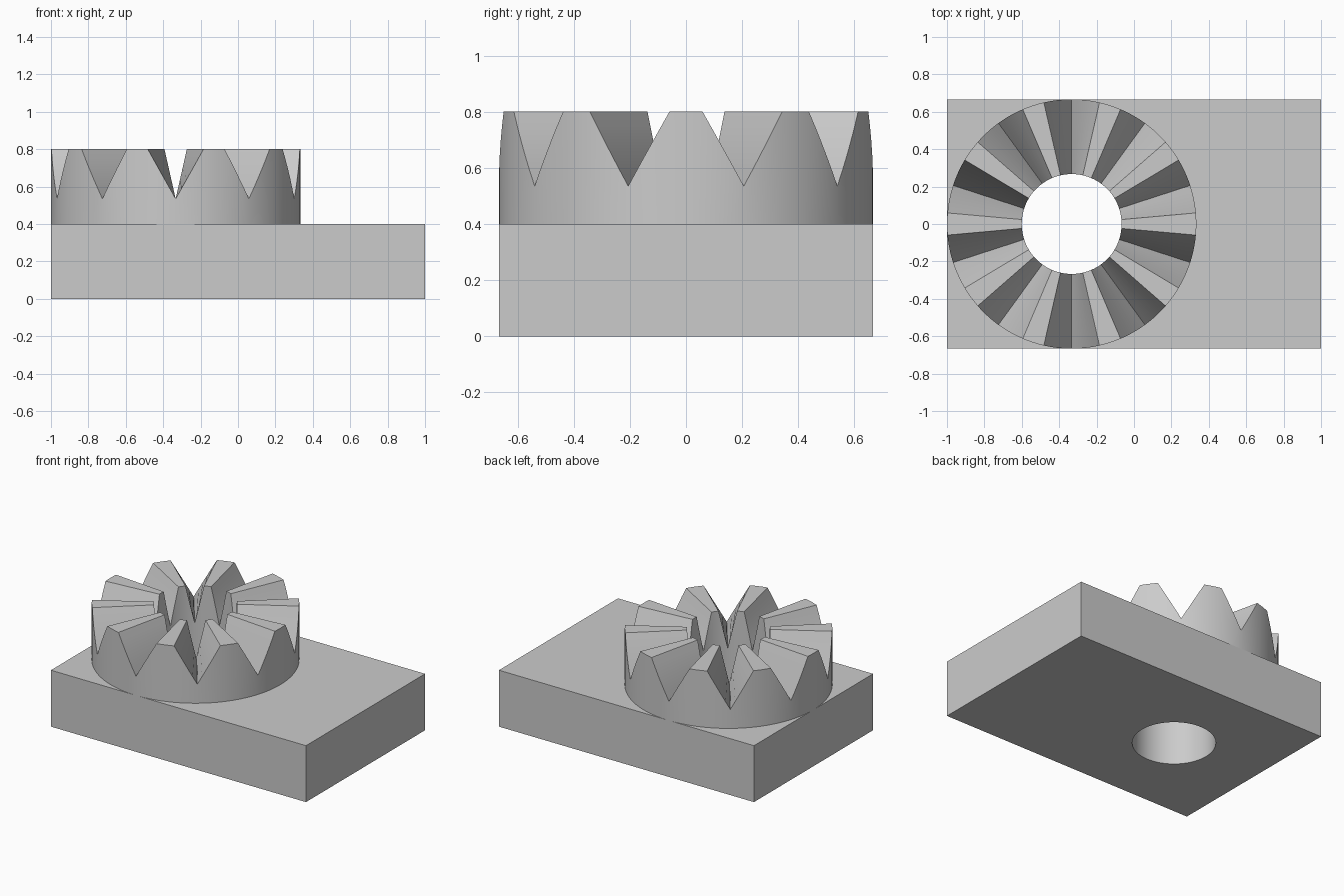
import bpy, bmesh, math

default = bpy.data.objects.get("Cube")
if default:
    bpy.data.objects.remove(default, do_unlink=True)

TEETH = 10
CENTRE_X = -1 / 3
OUTER, INNER = 2 / 3, 0.267
BASE_TOP, VALLEY, TIP = 0.4, 0.535, 0.8
LAND = math.radians(5.1)           # half-angle of a flat tooth tip
HALF = math.pi / TEETH             # half-angle of a whole tooth

grey = bpy.data.materials.new("plain_grey")
grey.use_nodes = True
colour = (0.6, 0.6, 0.6, 1)
grey.diffuse_color = colour
grey.node_tree.nodes["Principled BSDF"].inputs["Base Color"].default_value = colour


def finish(obj, angle):
    """Assign the material and smooth everything but sharp edges."""
    obj.data.materials.clear()
    obj.data.materials.append(grey)
    bpy.ops.object.select_all(action="DESELECT")
    obj.select_set(True)
    bpy.context.view_layer.objects.active = obj
    bpy.ops.object.shade_smooth_by_angle(angle=math.radians(angle))


# Rectangular base plate with a round through-hole
bpy.ops.mesh.primitive_cube_add(size=1, location=(0, 0, BASE_TOP / 2))
base = bpy.context.object
base.name = "base_plate"
base.scale = (2, 2 * OUTER, BASE_TOP)
bpy.ops.object.transform_apply(location=True, scale=True)

bpy.ops.mesh.primitive_cylinder_add(vertices=120, radius=INNER, depth=2,
                                    location=(CENTRE_X, 0, 0))
cutter = bpy.context.object
cutter.name = "hole_cutter"
cutter.hide_render = True
hole = base.modifiers.new("hole", "BOOLEAN")
hole.operation = "DIFFERENCE"
hole.solver = "EXACT"
hole.object = cutter
bpy.context.view_layer.objects.active = base
bpy.ops.object.modifier_apply(modifier=hole.name)
bpy.data.objects.remove(cutter, do_unlink=True)
finish(base, 30)

# Angles across one tooth: flank up, flat tip, flank down
FLANK_STEPS, LAND_STEPS = 5, 4
flank = [-HALF + (HALF - LAND) * i / FLANK_STEPS for i in range(FLANK_STEPS)]
land = [-LAND + 2 * LAND * i / LAND_STEPS for i in range(LAND_STEPS)]
tooth = flank + land + [LAND] + [-a for a in reversed(flank[1:])]


def tooth_height(a):
    t = max(0, abs(a) - LAND) / (HALF - LAND)
    return TIP + (VALLEY - TIP) * t


# Toothed crown ring: one radial section per angle, joined all round
bm = bmesh.new()
sections = []
for k in range(TEETH):
    for a in tooth:
        turn = a + 2 * HALF * k
        top = tooth_height(a)
        corners = ((OUTER, BASE_TOP), (OUTER, top), (INNER, top), (INNER, BASE_TOP))
        sections.append([bm.verts.new((r * math.cos(turn), r * math.sin(turn), z))
                         for r, z in corners])
for i, section in enumerate(sections):
    following = sections[(i + 1) % len(sections)]
    for j in range(3):
        bm.faces.new((section[j], following[j], following[j + 1], section[j + 1]))
bmesh.ops.recalc_face_normals(bm, faces=bm.faces)
mesh = bpy.data.meshes.new("toothed_ring")
bm.to_mesh(mesh)
bm.free()
ring = bpy.data.objects.new("toothed_ring", mesh)
ring.location.x = CENTRE_X
bpy.context.collection.objects.link(ring)
finish(ring, 25)
